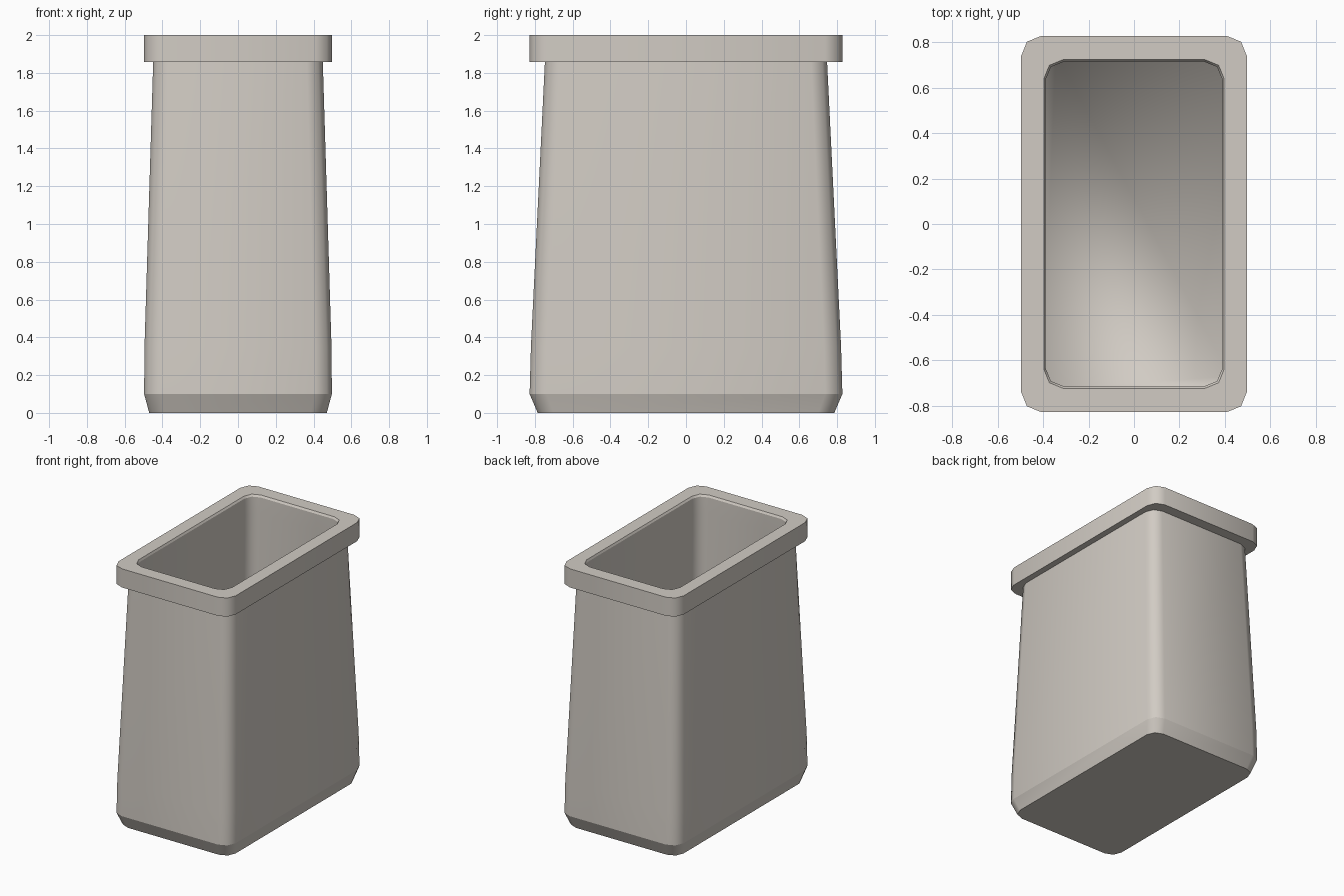
import bpy
import bmesh

if "Cube" in bpy.data.objects:
    bpy.data.objects.remove(bpy.data.objects["Cube"])


def ring(bm, hx, hy, z, c):
    """Rounded rectangle with two-segment corners."""
    k = c * 0.29
    q = [(hx, hy - c), (hx - k, hy - k), (hx - c, hy)]
    pts = q + [(-x, y) for x, y in reversed(q)]
    pts += [(-x, -y) for x, y in q] + [(x, -y) for x, y in reversed(q)]
    return [bm.verts.new((x, y, z)) for x, y in pts]


# half width, half depth, height, corner size, crisp edge
profile = [
    (0.470, 0.785, 0.00, 0.085, True),    # underside
    (0.497, 0.828, 0.10, 0.090, True),    # foot chamfer
    (0.495, 0.821, 0.35, 0.090, False),   # tapering body
    (0.449, 0.747, 1.857, 0.085, True),
    (0.497, 0.828, 1.857, 0.090, True),   # rim
    (0.497, 0.828, 2.00, 0.090, True),
    (0.397, 0.723, 2.00, 0.085, True),    # inner lip
    (0.389, 0.714, 1.985, 0.080, True),
    (0.389, 0.714, 1.857, 0.080, False),  # inner walls
    (0.425, 0.745, 0.35, 0.080, False),
    (0.425, 0.750, 0.10, 0.080, False),   # inner floor
]

bm = bmesh.new()
rings = [ring(bm, *p[:4]) for p in profile]
n = len(rings[0])
for a, b in zip(rings, rings[1:]):
    for i in range(n):
        j = (i + 1) % n
        bm.faces.new((a[i], a[j], b[j], b[i]))
bm.faces.new(list(reversed(rings[0])))
bm.faces.new(rings[-1])
bmesh.ops.recalc_face_normals(bm, faces=bm.faces[:])

# smooth shading with crisp rings
for f in bm.faces:
    f.smooth = True
for r, p in zip(rings, profile):
    if p[4]:
        for i in range(n):
            bm.edges.get((r[i], r[(i + 1) % n])).smooth = False

mesh = bpy.data.meshes.new("bin")
bm.to_mesh(mesh)
bm.free()
mat = bpy.data.materials.new("warm grey")
mat.diffuse_color = (0.64, 0.60, 0.55, 1)
mat.use_nodes = True
mat.node_tree.nodes["Principled BSDF"].inputs["Base Color"].default_value = mat.diffuse_color
mesh.materials.append(mat)
bpy.context.collection.objects.link(bpy.data.objects.new("open_bin", mesh))
